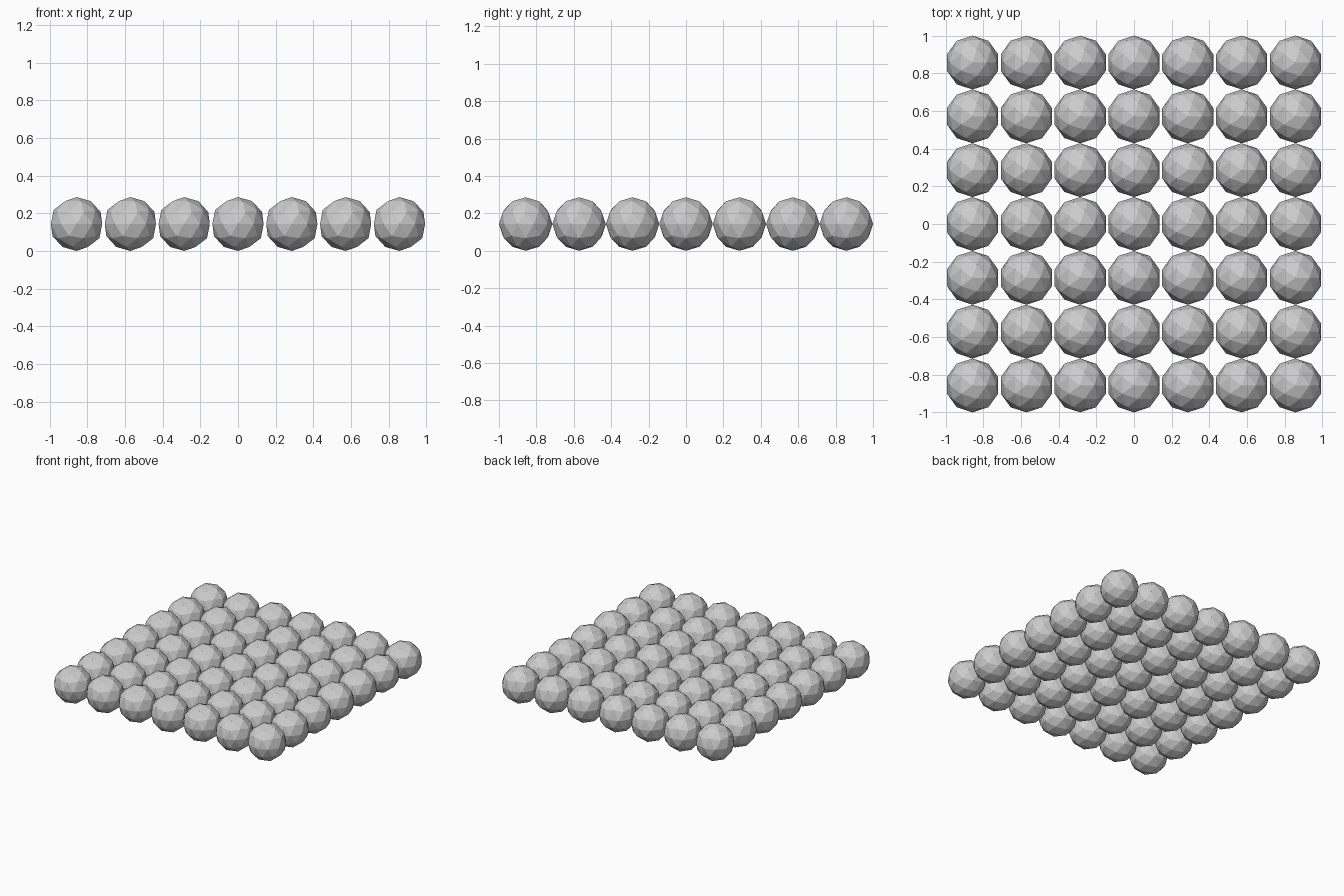
import bpy
import bmesh

cube = bpy.data.objects.get("Cube")
if cube:
    bpy.data.objects.remove(cube, do_unlink=True)

# Plain grey material
grey = bpy.data.materials.new("light grey")
grey.use_nodes = True
colour = (0.6, 0.6, 0.6, 1)
grey.diffuse_color = colour
grey.node_tree.nodes["Principled BSDF"].inputs["Base Color"].default_value = colour

COUNT = 7
SPACING = 2 / COUNT
RADIUS = SPACING / 2

# One faceted ball, shared by the whole grid
ball_mesh = bpy.data.meshes.new("ball")
bm = bmesh.new()
bmesh.ops.create_icosphere(bm, subdivisions=2, radius=RADIUS)
bm.to_mesh(ball_mesh)
bm.free()
ball_mesh.materials.append(grey)

# Square grid of balls resting on the ground
middle = (COUNT - 1) / 2
for row in range(COUNT):
    for column in range(COUNT):
        ball = bpy.data.objects.new(f"ball_row{row + 1}_column{column + 1}", ball_mesh)
        ball.location = ((column - middle) * SPACING, (row - middle) * SPACING, RADIUS)
        bpy.context.collection.objects.link(ball)
